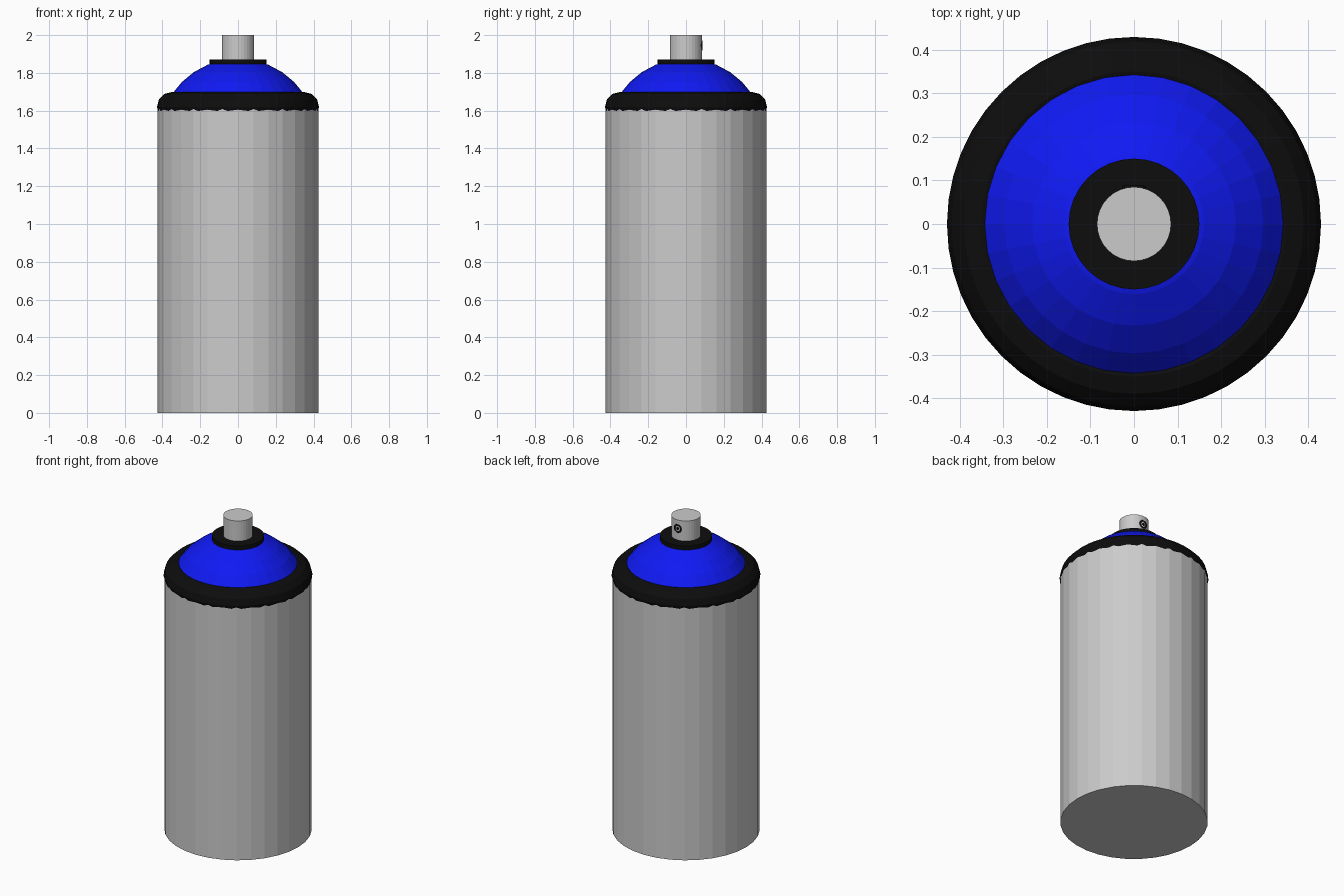
import bpy, bmesh, math

if "Cube" in bpy.data.objects:
    bpy.data.objects.remove(bpy.data.objects["Cube"])

BLACK = bpy.data.materials.new("black")
BLACK.diffuse_color = (0.004, 0.004, 0.004, 1)
BLACK.use_nodes = True
BLACK.node_tree.nodes["Principled BSDF"].inputs["Base Color"].default_value = BLACK.diffuse_color
BLUE = bpy.data.materials.new("blue")
BLUE.diffuse_color = (0.005, 0.01, 0.9, 1)
BLUE.use_nodes = True
BLUE.node_tree.nodes["Principled BSDF"].inputs["Base Color"].default_value = BLUE.diffuse_color


def finish(name, mat=None):
    ob = bpy.context.object
    ob.name = name
    if mat:
        ob.data.materials.append(mat)
    return ob


def cylinder(name, r, z0, z1, mat=None):
    bpy.ops.mesh.primitive_cylinder_add(vertices=32, radius=r, depth=z1 - z0,
                                        location=(0, 0, (z0 + z1) / 2))
    return finish(name, mat)


def torus(name, major, minor, loc, mat, rot=(0, 0, 0), segs=48):
    bpy.ops.mesh.primitive_torus_add(major_radius=major, minor_radius=minor,
                                     major_segments=segs, minor_segments=12,
                                     location=loc, rotation=rot)
    return finish(name, mat)


# Can body and rolled shoulder rim
cylinder("can_body", 0.425, 0, 1.62)
torus("shoulder_rim", 0.35, 0.079, (0, 0, 1.62), BLACK)

# Domed top: upper half of a sphere
bpy.ops.mesh.primitive_uv_sphere_add(segments=32, ring_count=16, radius=0.42,
                                     location=(0, 0, 1.455))
dome = finish("dome", BLUE)
bm = bmesh.new()
bm.from_mesh(dome.data)
bmesh.ops.delete(bm, geom=[v for v in bm.verts if v.co.z < -0.01], context='VERTS')
bm.to_mesh(dome.data)
bm.free()

# Collar and spray button
cylinder("collar", 0.15, 1.845, 1.872, BLACK)
cylinder("spray_button", 0.085, 1.86, 2.0)

# Spray outlet on the back of the button
back = (math.pi / 2, 0, 0)
torus("outlet_ring", 0.022, 0.005, (0, 0.083, 1.945), BLACK, back, 24)
bpy.ops.mesh.primitive_cylinder_add(vertices=16, radius=0.009, depth=0.01,
                                    location=(0, 0.081, 1.945), rotation=back)
finish("outlet_hole", BLACK)
